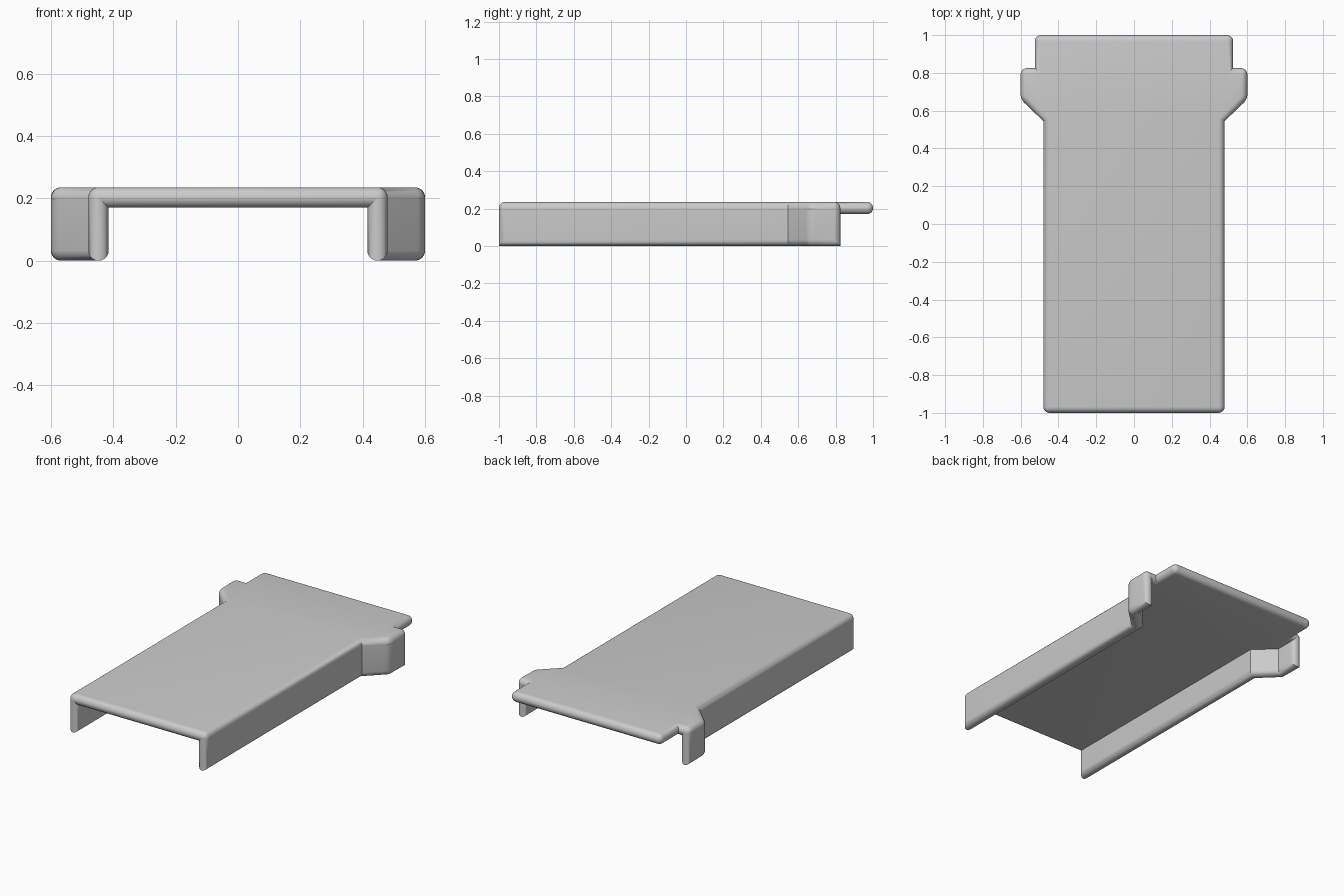
import bpy, bmesh

cube = bpy.data.objects.get("Cube")
if cube:
    bpy.data.objects.remove(cube, do_unlink=True)

HEIGHT, THICK = 0.235, 0.065
ROUND = THICK * 0.495
MID = HEIGHT - THICK / 2

grey = bpy.data.materials.new("plain_grey")
grey.use_nodes = True
colour = (0.6, 0.6, 0.6, 1)
grey.diffuse_color = colour
grey.node_tree.nodes["Principled BSDF"].inputs["Base Color"].default_value = colour


def rounded_slab(name, outline, z0, z1, keep_edge):
    """Extrude a plan outline and round the edges chosen by keep_edge."""
    bm = bmesh.new()
    base = bm.faces.new([bm.verts.new((x, y, z0)) for x, y in outline])
    top = bmesh.ops.extrude_face_region(bm, geom=[base])["geom"]
    for v in top:
        if isinstance(v, bmesh.types.BMVert):
            v.co.z = z1
    bmesh.ops.recalc_face_normals(bm, faces=bm.faces)
    bm.normal_update()
    edges = [e for e in bm.edges if keep_edge(e)]
    bmesh.ops.bevel(bm, geom=edges, offset=ROUND, segments=6, profile=0.5,
                    affect='EDGES', clamp_overlap=True)
    bmesh.ops.recalc_face_normals(bm, faces=bm.faces)
    mesh = bpy.data.meshes.new(name)
    bm.to_mesh(mesh)
    bm.free()
    mesh.materials.append(grey)
    obj = bpy.data.objects.new(name, mesh)
    bpy.context.collection.objects.link(obj)
    bpy.ops.object.select_all(action='DESELECT')
    obj.select_set(True)
    bpy.context.view_layer.objects.active = obj
    bpy.ops.object.shade_smooth_by_angle(angle=0.6)
    return obj


def is_vertical(e):
    a, b = e.verts
    return abs(a.co.z - b.co.z) > 0.01


# Top plate with flared shoulders and a rear tab
outer = [(0.48, -1), (0.48, 0.545), (0.6, 0.66), (0.6, 0.825)]
half = outer + [(0.525, 0.825), (0.525, 1)]
rounded_slab("top_plate", half + [(-x, y) for x, y in reversed(half)],
             HEIGHT - THICK, HEIGHT,
             lambda e: not is_vertical(e) or e.is_convex)

# Side walls following the shoulders, with rounded lower edges and ends
inner = [(0.415, -1), (0.415, 0.572), (0.535, 0.687), (0.535, 0.825)]


def wall_edge(e):
    a, b = (v.co for v in e.verts)
    if is_vertical(e):
        at_end = a.y < -0.99 or a.y > 0.82
        return at_end or (abs(a.x) > 0.59 and e.is_convex)
    return a.z < 0.01 and abs(a.y - b.y) > 0.01


for name, s in (("left_wall", 1), ("right_wall", -1)):
    path = [(s * x, y) for x, y in outer + inner[::-1]]
    rounded_slab(name, path, 0, MID, wall_edge)
